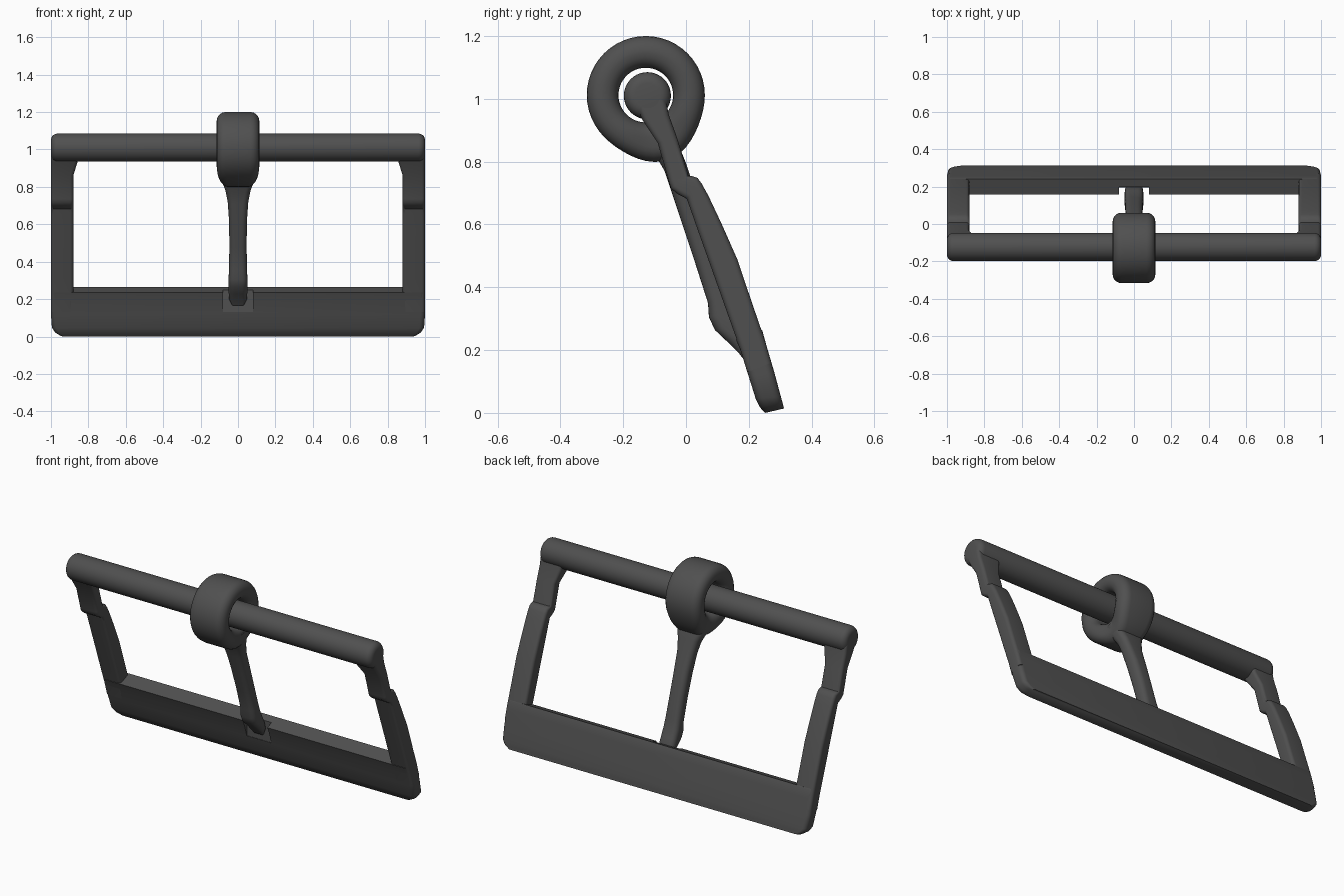
import bpy, bmesh, math
from mathutils import Vector

if "Cube" in bpy.data.objects:
    bpy.data.objects.remove(bpy.data.objects["Cube"])

metal = bpy.data.materials.new("dark_grey_metal")
metal.diffuse_color = (0.08, 0.08, 0.08, 1)
metal.use_nodes = True
metal.node_tree.nodes["Principled BSDF"].inputs["Base Color"].default_value = metal.diffuse_color


def section(cx, hw, front, back, r):
    """Rounded rectangle: width along x, thickness from front to back (y, z)."""
    f, b = Vector((0, *front)), Vector((0, *back))
    mid, t = (f + b) / 2, (b - f) / 2
    th = t.length
    t.normalize()
    r = min(r, th * 0.95, hw * 0.95)
    pts = []
    for k, (sx, st) in enumerate(((1, 1), (-1, 1), (-1, -1), (1, -1))):
        for j in range(6):
            a = math.radians(90 * k + 18 * j)
            u = sx * (hw - r) + r * math.cos(a)
            v = st * (th - r) + r * math.sin(a)
            pts.append(mid + t * v + Vector((cx + u, 0, 0)))
    return pts


def finish(obj, angle=40):
    obj.data.materials.clear()
    obj.data.materials.append(metal)
    bpy.ops.object.select_all(action='DESELECT')
    obj.select_set(True)
    bpy.context.view_layer.objects.active = obj
    bpy.ops.object.shade_smooth_by_angle(angle=math.radians(angle))


def loft(name, stations, r, closed=False):
    """stations: (centre x, half width, front point, back point)"""
    bm = bmesh.new()
    rings = [[bm.verts.new(p) for p in section(*s, r)] for s in stations]
    n = len(rings[0])
    for i in range(len(rings) - (0 if closed else 1)):
        a, b = rings[i], rings[(i + 1) % len(rings)]
        for j in range(n):
            k = (j + 1) % n
            bm.faces.new((a[j], a[k], b[k], b[j]))
    if not closed:
        bm.faces.new(rings[0])
        bm.faces.new(rings[-1])
    bmesh.ops.recalc_face_normals(bm, faces=bm.faces)
    me = bpy.data.meshes.new(name)
    bm.to_mesh(me)
    bm.free()
    obj = bpy.data.objects.new(name, me)
    bpy.context.collection.objects.link(obj)
    return obj


# Top bar: round rod with softened ends
BY, BZ = -0.123, 1.01
bpy.ops.mesh.primitive_cylinder_add(vertices=40, radius=0.075, depth=2,
                                    location=(0, BY, BZ), rotation=(0, math.pi / 2, 0))
bar = bpy.context.object
bar.name = "top_bar"
bev = bar.modifiers.new("round_ends", 'BEVEL')
bev.width, bev.segments = 0.035, 5
bev.limit_method, bev.angle_limit = 'ANGLE', math.radians(60)
bpy.ops.object.modifier_apply(modifier=bev.name)
finish(bar)

# Side arms: neck under the bar, a step, then the slanted thicker part
arm = [((-.165, .99), (-.065, 1.0), .075), ((-.14, .935), (-.055, .95), .072),
       ((-.09, .86), (-.027, .872), .06), ((-.054, .735), (.008, .755), .06),
       ((-.048, .715), (.020, .754), .06), ((-.028, .698), (.037, .748), .06),
       ((.002, .682), (.050, .730), .06), ((.012, .655), (.072, .690), .06),
       ((.040, .575), (.112, .605), .06), ((.083, .455), (.163, .490), .06),
       ((.135, .308), (.212, .345), .06), ((.172, .205), (.250, .235), .06),
       ((.195, .130), (.272, .160), .06)]
for side, label in ((1, "right"), (-1, "left")):
    finish(loft(label + "_arm", [(side * (1 - h), h, f, b) for f, b, h in arm], 0.018), 35)

# Lower bar, tapered and rounded at its foot
low = [((.165, .236), (.240, .266), 1), ((.159, .234), (.243, .262), 1),
       ((.178, .188), (.256, .215), 1), ((.200, .115), (.281, .130), 1),
       ((.222, .045), (.302, .052), .995), ((.235, .018), (.308, .030), .978),
       ((.252, .000), (.312, .014), .95)]
lower = loft("lower_bar", [(0, h, f, b) for f, b, h in low], 0.025)

# Notch in the lower bar for the tongue tip
bpy.ops.mesh.primitive_cube_add(size=1, location=(0, 0.1, 0.23))
cutter = bpy.context.object
cutter.name = "notch_cutter"
cutter.scale = (0.16, 0.196, 0.2)
cut = lower.modifiers.new("notch", 'BOOLEAN')
cut.operation, cut.object, cut.solver = 'DIFFERENCE', cutter, 'EXACT'
bpy.context.view_layer.objects.active = lower
bpy.ops.object.modifier_apply(modifier=cut.name)
bpy.data.objects.remove(cutter)
finish(lower, 35)

# Tongue loop: drop-shaped ring around the top bar
RY, RZ = -0.128, 1.012
toward = math.atan2(-0.95, 0.32)
ring = []
for i in range(48):
    a = 2 * math.pi * i / 48
    bump = max(0, math.cos(a - toward)) ** 6
    d = Vector((math.cos(a), math.sin(a)))
    c = Vector((RY, RZ))
    ring.append((0, .114 - .022 * bump, c + d * .087, c + d * (.188 + .03 * bump)))
finish(loft("tongue_loop", ring, 0.047, closed=True), 60)

# Tongue: narrows below the loop, bends into the notch
tongue = [((-.124, .876), (-.048, .902), .095), ((-.100, .825), (-.022, .850), .088),
          ((-.068, .770), (.000, .795), .067), ((-.048, .710), (.020, .735), .055),
          ((-.015, .610), (.060, .635), .048), ((.030, .475), (.105, .500), .046),
          ((.070, .350), (.142, .375), .048), ((.073, .305), (.157, .328), .050),
          ((.092, .264), (.178, .285), .050), ((.130, .228), (.192, .258), .050),
          ((.170, .188), (.200, .220), .048), ((.187, .166), (.200, .182), .034)]
finish(loft("tongue", [(0, h, f, b) for f, b, h in tongue], 0.03), 50)
